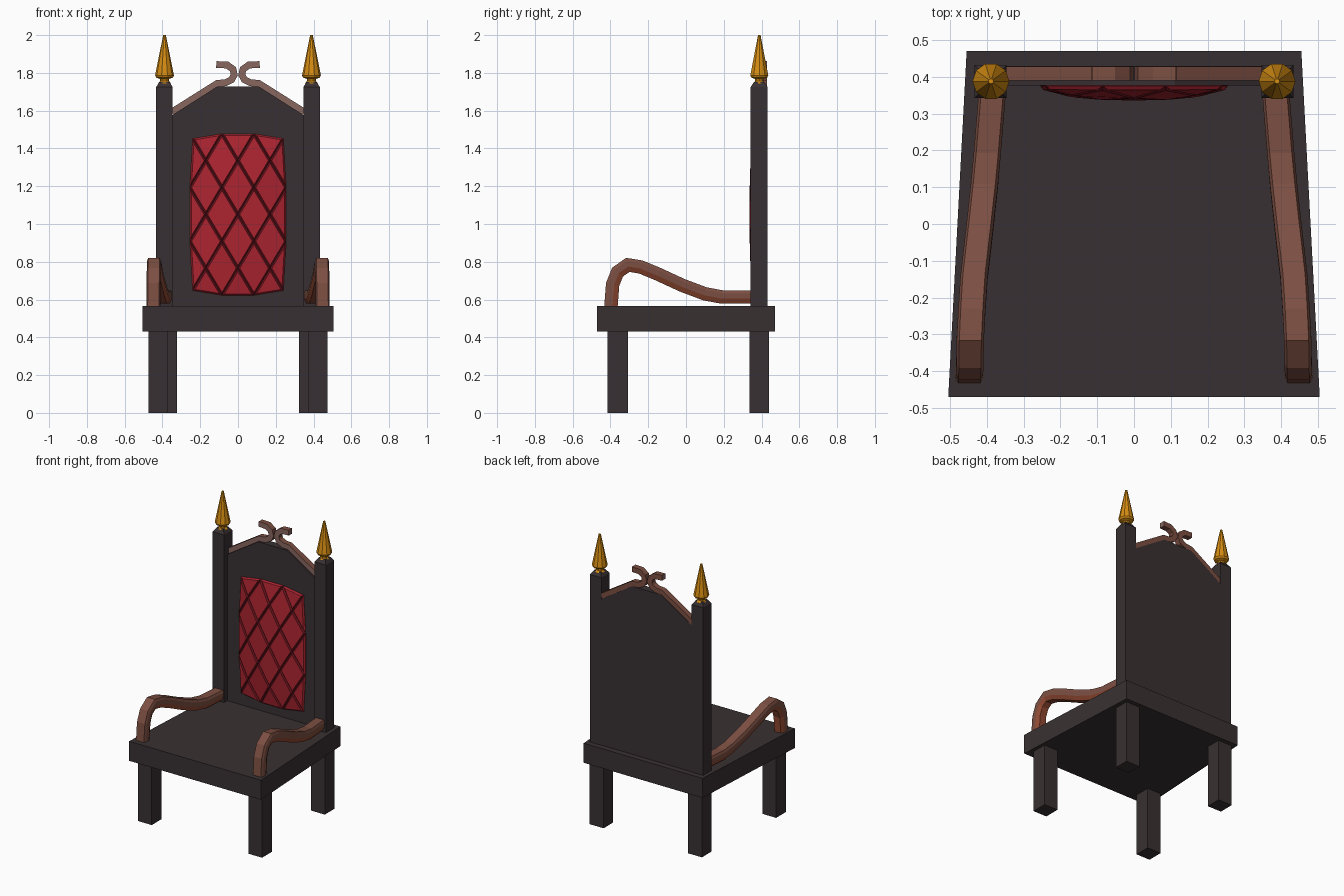
import bpy, bmesh, math
from mathutils import Vector

if "Cube" in bpy.data.objects:
    bpy.data.objects.remove(bpy.data.objects["Cube"])


def material(name, rgb):
    m = bpy.data.materials.new(name)
    lin = [((c / 255 + 0.055) / 1.055) ** 2.4 for c in rgb]
    m.diffuse_color = (*lin, 1)
    m.use_nodes = True
    m.node_tree.nodes["Principled BSDF"].inputs["Base Color"].default_value = m.diffuse_color
    return m


DARK = material("dark wood", (57, 48, 50))
BROWN = material("brown wood", (124, 79, 66))
PALE = material("pale brown wood", (136, 102, 95))
RUST = material("reddish wood", (146, 74, 50))
RED = material("red upholstery", (172, 36, 48))
GROOVE = material("dark red seam", (108, 20, 30))
GOLD = material("gold", (212, 140, 18))


def finish(name, bm, mats, mirror=False):
    bmesh.ops.recalc_face_normals(bm, faces=bm.faces)
    me = bpy.data.meshes.new(name)
    bm.to_mesh(me)
    bm.free()
    for m in mats:
        me.materials.append(m)
    ob = bpy.data.objects.new(name, me)
    bpy.context.collection.objects.link(ob)
    if mirror:
        mod = ob.modifiers.new("mirror", 'MIRROR')
        mod.use_mirror_merge = False
    return ob


def loft(bm, rings, mats=None):
    """Skin a list of closed rings of points and cap both ends."""
    vs = [[bm.verts.new(p) for p in r] for r in rings]
    n = len(vs[0])
    for a, b in zip(vs, vs[1:]):
        for i in range(n):
            f = bm.faces.new((a[i], a[(i + 1) % n], b[(i + 1) % n], b[i]))
            f.material_index = mats[i] if mats else 0
    bm.faces.new(vs[0])
    bm.faces.new(vs[-1])


def rect(x0, x1, y0, y1, z):
    return [(x0, y0, z), (x1, y0, z), (x1, y1, z), (x0, y1, z)]


def sweep(bm, path, section, side, mats):
    """Sweep a section along a path, keeping one section axis fixed."""
    path = [Vector(p) for p in path]
    side = Vector(side)
    rings = []
    for i, p in enumerate(path):
        d0 = (p - path[i - 1]).normalized() if i else None
        d1 = (path[i + 1] - p).normalized() if i < len(path) - 1 else None
        d0, d1 = d0 or d1, d1 or d0
        t = (d0 + d1).normalized()
        n = side.cross(t).normalized() / max(t.dot(d1), 0.6)
        rings.append([p + side * a + n * b for a, b in section])
    loft(bm, rings, mats)


# Seat: slab wider at the front
bm = bmesh.new()
loft(bm, [[(-.505, -.47, z), (.505, -.47, z), (.455, .47, z), (-.455, .47, z)]
          for z in (.43, .565)])
finish("seat", bm, [DARK])

# Legs
for name, x0, x1, y0, y1 in (("front_legs", .37, .475, -.415, -.307),
                             ("back_legs", .323, .43, .335, .44)):
    bm = bmesh.new()
    loft(bm, [rect(x0, x1, y0, y1, z) for z in (0, .44)])
    finish(name, bm, [DARK], True)

# Back posts with chamfered tops
bm = bmesh.new()
loft(bm, [rect(.346, .433, .342, .432, .56), rect(.346, .433, .342, .432, 1.725),
          rect(.364, .416, .361, .413, 1.752)])
finish("back_posts", bm, [DARK], True)

# Gold finials
bm = bmesh.new()
profile = [(.034, 1.745), (.024, 1.757), (.024, 1.768), (.044, 1.775),
           (.05, 1.787), (.007, 2.0)]
N = 10
loft(bm, [[(.389 + r * math.cos(math.tau * i / N), .388 + r * math.sin(math.tau * i / N), z)
           for i in range(N)] for r, z in profile])
finish("finials", bm, [GOLD], True)

# Back panel with sloping shoulders
bm = bmesh.new()
outline = [(-.35, .56), (.35, .56), (.35, 1.575), (.11, 1.728), (-.11, 1.728), (-.35, 1.575)]
loft(bm, [[(x, y, z) for x, z in outline] for y in (.377, .43)])
finish("back_panel", bm, [DARK])

# Crest trim running up the shoulder and curling into a scroll
bm = bmesh.new()
crest = [(.35, 1.593), (.11, 1.744), (.065, 1.748), (.034, 1.764), (.02, 1.79),
         (.027, 1.82), (.058, 1.842), (.115, 1.844)]
sec = [(-.019, -.018), (.019, -.018), (.019, .018), (-.019, .018)]
sweep(bm, [(x, .409, z) for x, z in crest], sec, (0, 1, 0), [1, 1, 1, 0])
finish("crest_trim", bm, [PALE, BROWN], True)

# Armrests, from the front of the seat up and back to the post
bm = bmesh.new()
arm = [(.448, -.397, .56), (.447, -.388, .68), (.446, -.362, .745), (.445, -.308, .783),
       (.441, -.24, .772), (.435, -.15, .735), (.42, -.02, .675), (.407, .1, .63),
       (.399, .19, .613), (.386, .35, .613)]
sec = [(-.024, -.035), (.024, -.035), (.037, -.008), (.037, .02),
       (.03, .036), (-.03, .036), (-.037, .02), (-.037, -.008)]
sweep(bm, arm, sec, (1, 0, 0), [1, 1, 0, 0, 0, 0, 0, 1])
finish("armrests", bm, [BROWN, RUST], True)

# Quilted cushion: outline cut into diamonds, each inset and raised from its seams
DX, DZ, ZC = .085, .1425, 1.05
bm = bmesh.new()
k = .24 / DX * DZ
quarter = [(3 * DX, DZ), (.24, k), (DX, 3 * DZ)]
pts = (quarter + [(-x, z) for x, z in reversed(quarter)]
       + [(-x, -z) for x, z in quarter] + [(x, -z) for x, z in reversed(quarter)])
bm.faces.new([bm.verts.new((x, 0, ZC + z)) for x, z in pts])
for s in (1, -1):
    for u in (-4, -2, 0, 2, 4):
        bmesh.ops.bisect_plane(bm, geom=bm.verts[:] + bm.edges[:] + bm.faces[:], dist=1e-4,
                               plane_co=(u * DX, 0, ZC), plane_no=(1 / DX, 0, s / DZ))
border = {v for v in bm.verts if v.is_boundary}
seams = set(bm.verts)
rim = bmesh.ops.inset_individual(bm, faces=bm.faces[:], thickness=.008,
                                 use_even_offset=True)["faces"]
for f in rim:
    if not any(e.is_boundary for e in f.edges):
        f.material_index = 1
for v in bm.verts:
    bulge = (1 - min(1, abs(v.co.x) / .262) ** 3) * (1 - min(1, abs(v.co.z - ZC) / .438) ** 4)
    v.co.y = .37 - .034 * bulge + (.008 if v in seams else 0)
bmesh.ops.recalc_face_normals(bm, faces=bm.faces)
if sum(f.normal.y for f in bm.faces) > 0:
    bmesh.ops.reverse_faces(bm, faces=bm.faces[:])
# Skirt joining the cushion edge to the panel
edges = [e for e in bm.edges if e.is_boundary]
ext = bmesh.ops.extrude_edge_only(bm, edges=edges)["geom"]
for g in ext:
    if isinstance(g, bmesh.types.BMVert):
        g.co.y = .385
finish("back_cushion", bm, [RED, GROOVE])
